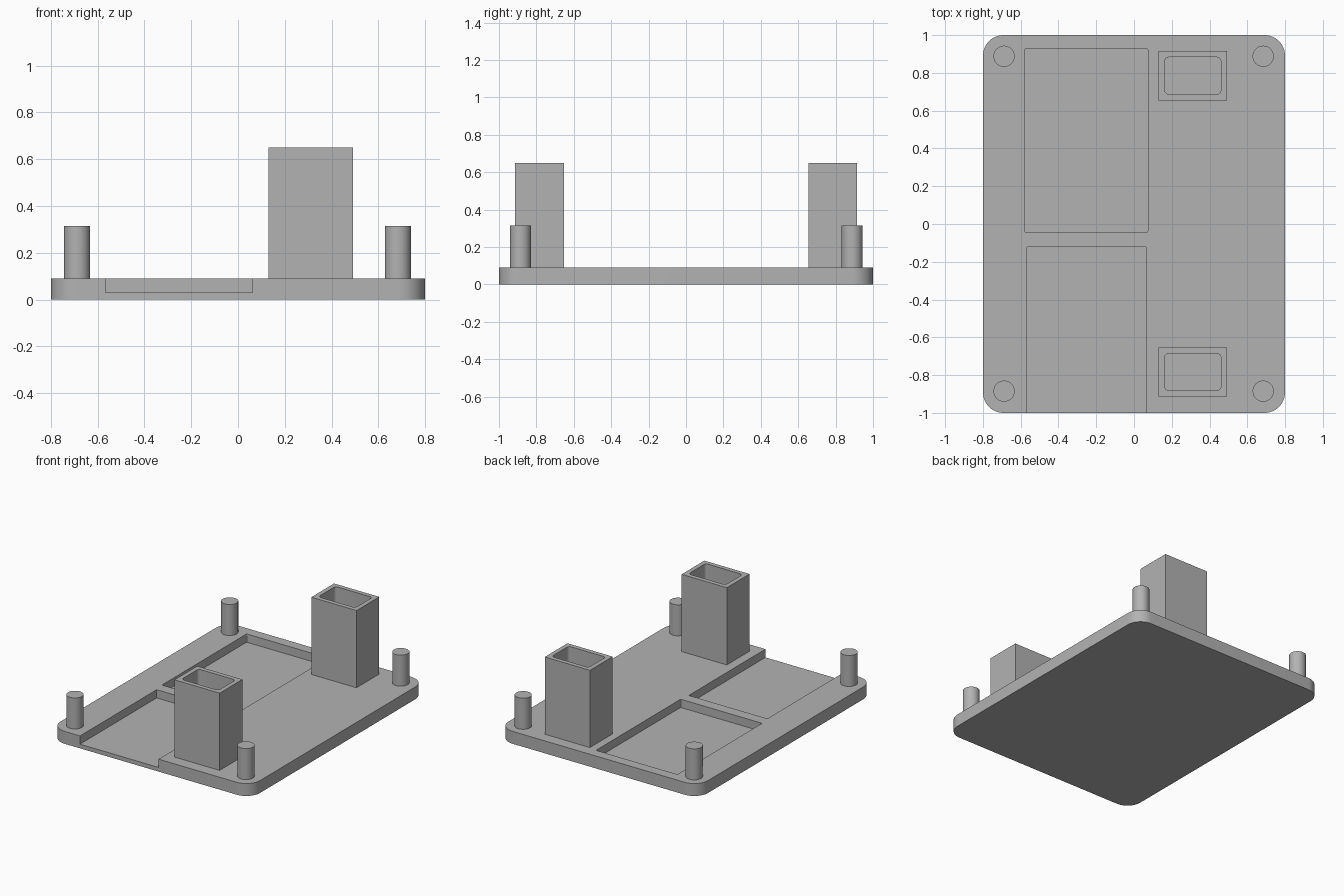
import bpy, bmesh, math

old = bpy.data.objects.get("Cube")
if old:
    bpy.data.objects.remove(old, do_unlink=True)

grey = bpy.data.materials.new("plain grey")
grey.use_nodes = True
colour = (0.45, 0.45, 0.45, 1)
grey.diffuse_color = colour
grey.node_tree.nodes["Principled BSDF"].inputs["Base Color"].default_value = colour

PLATE_TOP = 0.09
POCKET_FLOOR = 0.03
TOWER_TOP = 0.65
POST_TOP = 0.315


def finish(name, bm):
    mesh = bpy.data.meshes.new(name)
    bmesh.ops.recalc_face_normals(bm, faces=bm.faces)
    bm.to_mesh(mesh)
    bm.free()
    mesh.materials.append(grey)
    obj = bpy.data.objects.new(name, mesh)
    bpy.context.collection.objects.link(obj)
    return obj


def block(name, x0, x1, y0, y1, z0, z1, radius=0, segments=10):
    """Box with optionally rounded vertical edges."""
    bm = bmesh.new()
    bmesh.ops.create_cube(bm, size=1)
    for v in bm.verts:
        v.co.x = x1 if v.co.x > 0 else x0
        v.co.y = y1 if v.co.y > 0 else y0
        v.co.z = z1 if v.co.z > 0 else z0
    if radius:
        upright = [e for e in bm.edges
                   if abs(e.verts[0].co.z - e.verts[1].co.z) > 0.001]
        bmesh.ops.bevel(bm, geom=upright, offset=radius, offset_type='OFFSET',
                        segments=segments, profile=0.5, affect='EDGES')
    return finish(name, bm)


def select_only(obj):
    bpy.ops.object.select_all(action='DESELECT')
    obj.select_set(True)
    bpy.context.view_layer.objects.active = obj


def cut(obj, cutter):
    select_only(obj)
    mod = obj.modifiers.new("cut", 'BOOLEAN')
    mod.operation = 'DIFFERENCE'
    mod.solver = 'EXACT'
    mod.object = cutter
    bpy.ops.object.modifier_apply(modifier=mod.name)
    bpy.data.objects.remove(cutter, do_unlink=True)


def smooth(obj):
    select_only(obj)
    bpy.ops.object.shade_smooth_by_angle(angle=math.radians(30))


# Base plate with a closed rear pocket and a front pocket open at the edge
plate = block("base_plate", -0.8, 0.8, -1, 1, 0, PLATE_TOP, 0.11, 12)
cut(plate, block("rear_pocket_cutter", -0.58, 0.073, -0.043, 0.927,
                 POCKET_FLOOR, 0.2, 0.006, 3))
cut(plate, block("front_pocket_cutter", -0.567, 0.063, -1.1, -0.122,
                 POCKET_FLOOR, 0.2))
smooth(plate)

# Hollow rectangular towers
for end, y in (("front", -0.783), ("rear", 0.785)):
    tower = block(end + "_tower", 0.13, 0.492, y - 0.13, y + 0.13,
                  PLATE_TOP, TOWER_TOP)
    cut(tower, block("tower_cutter", 0.163, 0.46, y - 0.098, y + 0.098,
                     PLATE_TOP + 0.001, TOWER_TOP + 0.1, 0.022, 6))
    smooth(tower)

# Corner posts
for end, y in (("front", -0.885), ("rear", 0.888)):
    for side, x in (("right", -0.688), ("left", 0.684)):
        bm = bmesh.new()
        bmesh.ops.create_cone(bm, cap_ends=True, segments=48, radius1=0.056,
                              radius2=0.056, depth=POST_TOP - PLATE_TOP)
        bmesh.ops.translate(bm, verts=bm.verts,
                            vec=(x, y, (POST_TOP + PLATE_TOP) / 2))
        smooth(finish(f"{end}_{side}_post", bm))
